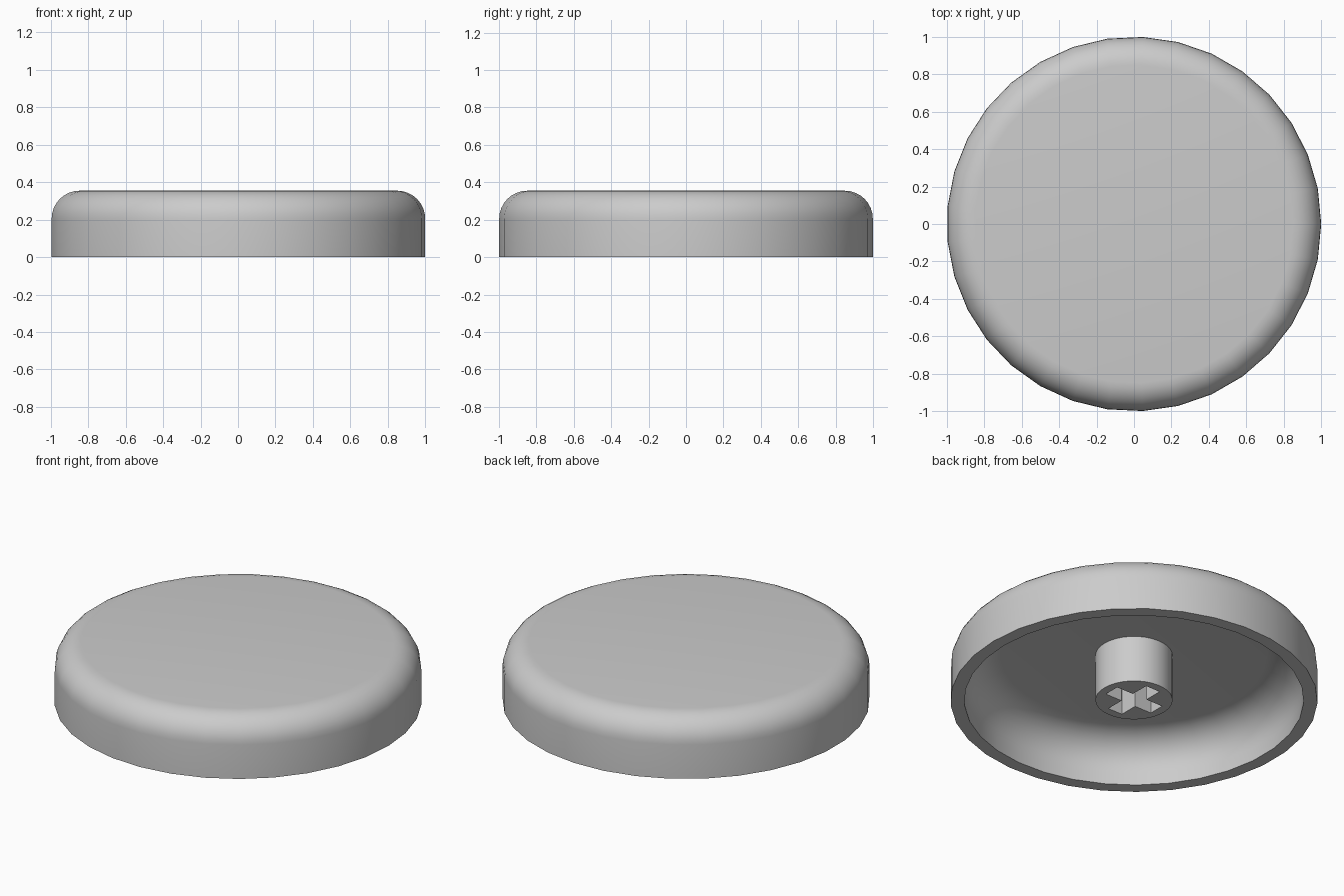
import bpy, bmesh, math
from mathutils import Matrix, Vector

cube = bpy.data.objects.get("Cube")
if cube:
    bpy.data.objects.remove(cube, do_unlink=True)

SIDES = 33
TOP, CEILING = 0.355, 0.28
INNER_RADIUS, STEM_RADIUS = 0.925, 0.21

grey = bpy.data.materials.new("light grey plastic")
grey.use_nodes = True
grey.diffuse_color = (0.6, 0.6, 0.6, 1)
grey.node_tree.nodes["Principled BSDF"].inputs["Base Color"].default_value = (0.6, 0.6, 0.6, 1)


def make_object(name, bm):
    bmesh.ops.recalc_face_normals(bm, faces=bm.faces)
    mesh = bpy.data.meshes.new(name)
    bm.to_mesh(mesh)
    bm.free()
    mesh.materials.append(grey)
    obj = bpy.data.objects.new(name, mesh)
    bpy.context.collection.objects.link(obj)
    return obj


def activate(obj):
    bpy.ops.object.select_all(action="DESELECT")
    obj.select_set(True)
    bpy.context.view_layer.objects.active = obj


def fillet(wall, height, radius, steps=8):
    """Quarter-round from the vertical wall up to the flat face."""
    angles = [math.pi / 2 * i / steps for i in range(steps + 1)]
    return [(wall - radius + radius * math.cos(a), height - radius + radius * math.sin(a))
            for a in angles]


def revolve(profile):
    """Turn a profile around z, capping both open ends with a flat disc."""
    bm = bmesh.new()
    rings = []
    for r, z in profile:
        rings.append([bm.verts.new((r * math.cos(a), r * math.sin(a), z))
                      for a in (2 * math.pi * i / SIDES for i in range(SIDES))])
    for low, high in zip(rings, rings[1:]):
        for i in range(SIDES):
            j = (i + 1) % SIDES
            bm.faces.new((low[i], low[j], high[j], high[i]))
    bm.faces.new(rings[0])
    bm.faces.new(rings[-1])
    return bm


# Hollow cap: inner ceiling, inner wall, rim, outer wall, rounded top edge
inner = fillet(INNER_RADIUS, CEILING, 0.2)[::-1] + [(INNER_RADIUS, 0)]
outer = [(1, 0)] + fillet(1, TOP, 0.15)
cap = make_object("cap_shell", revolve(inner + outer))

# Stem reaching from the ceiling down to the rim plane
stem = make_object("stem", revolve([(STEM_RADIUS, 0), (STEM_RADIUS, CEILING + 0.01)]))

# Cross-shaped socket cut up into the stem
long, half = 0.16, 0.048
quarter = [Vector((long, -half, -0.05)), Vector((long, half, -0.05)), Vector((half, half, -0.05))]
bm = bmesh.new()
outline = [bm.verts.new(Matrix.Rotation(k * math.pi / 2, 3, "Z") @ p)
           for k in range(4) for p in quarter]
base = bm.faces.new(outline)
walls = bmesh.ops.extrude_face_region(bm, geom=[base])
bmesh.ops.translate(bm, vec=(0, 0, CEILING + 0.04),
                    verts=[g for g in walls["geom"] if isinstance(g, bmesh.types.BMVert)])
cutter = make_object("socket_cutter", bm)
cutter.hide_render = True

cut = stem.modifiers.new("cross_socket", "BOOLEAN")
cut.operation = "DIFFERENCE"
cut.solver = "EXACT"
cut.object = cutter
activate(stem)
bpy.ops.object.modifier_apply(modifier=cut.name)
bpy.data.objects.remove(cutter, do_unlink=True)

# Smooth walls with crisp rims
for part in (cap, stem):
    activate(part)
    bpy.ops.object.shade_smooth_by_angle(angle=math.radians(30))
